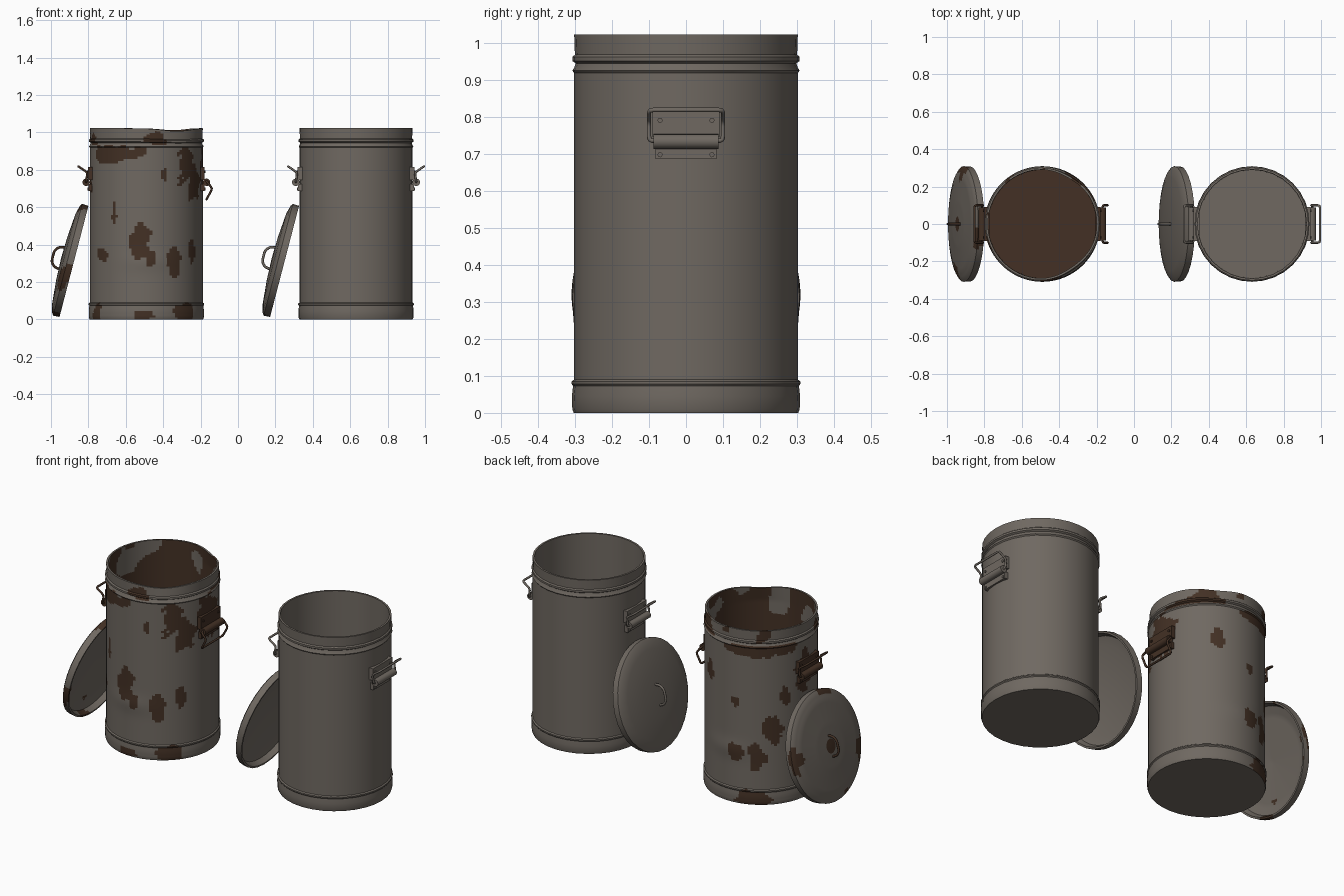
import bpy, bmesh, math
from mathutils import Vector, Matrix, noise

if "Cube" in bpy.data.objects:
    bpy.data.objects.remove(bpy.data.objects["Cube"])


def material(name, rgb):
    m = bpy.data.materials.new(name)
    m.diffuse_color = (*rgb, 1)
    m.use_nodes = True
    m.node_tree.nodes["Principled BSDF"].inputs["Base Color"].default_value = m.diffuse_color
    return m


STEEL = material("dull_steel", (0.160, 0.140, 0.120))
RUST = material("dark_rust", (0.056, 0.030, 0.018))


def finish(bm, name, mats, angle=35):
    """Smooth shading with sharp edges kept, then link as an object."""
    bmesh.ops.recalc_face_normals(bm, faces=bm.faces[:])
    for f in bm.faces:
        f.smooth = True
    for e in bm.edges:
        e.smooth = e.calc_face_angle(0) < math.radians(angle)
    me = bpy.data.meshes.new(name)
    bm.to_mesh(me)
    bm.free()
    for m in mats:
        me.materials.append(m)
    ob = bpy.data.objects.new(name, me)
    bpy.context.collection.objects.link(ob)
    return ob


def lathe(profile, segs, step=None):
    """Spin an (r, z) profile that starts and ends on the axis."""
    pts = [profile[0]]
    for a, b in zip(profile, profile[1:]):
        n = max(1, round(math.dist(a, b) / step)) if step else 1
        pts += [(a[0] + (b[0] - a[0]) * i / n, a[1] + (b[1] - a[1]) * i / n)
                for i in range(1, n + 1)]
    bm = bmesh.new()
    rings = []
    for r, z in pts:
        if r < 1e-6:
            rings.append([bm.verts.new((0, 0, z))] * segs)
        else:
            rings.append([bm.verts.new((r * math.cos(2 * math.pi * i / segs),
                                        r * math.sin(2 * math.pi * i / segs), z))
                          for i in range(segs)])
    for p, q in zip(rings, rings[1:]):
        for i in range(segs):
            j = (i + 1) % segs
            bm.faces.new(list(dict.fromkeys((p[i], p[j], q[j], q[i]))))
    return bm


def rod(name, points, radius, mat, bend=0.012):
    """Round bar along a path with eased corners."""
    pts = [Vector(p) for p in points]
    path = [pts[0]]
    for a, b, c in zip(pts, pts[1:], pts[2:]):
        p = b + (a - b).normalized() * min(bend, (a - b).length * 0.4)
        q = b + (c - b).normalized() * min(bend, (c - b).length * 0.4)
        path += [p, (p + q + 2 * b) / 4, q]
    path.append(pts[-1])
    cu = bpy.data.curves.new(name, 'CURVE')
    cu.dimensions = '3D'
    cu.bevel_depth = radius
    cu.bevel_resolution = 2
    cu.use_fill_caps = True
    sp = cu.splines.new('POLY')
    sp.points.add(len(path) - 1)
    for s, p in zip(sp.points, path):
        s.co = (*p, 1)
    tmp = bpy.data.objects.new(name + "_path", cu)
    bpy.context.collection.objects.link(tmp)
    dg = bpy.context.evaluated_depsgraph_get()
    me = bpy.data.meshes.new_from_object(tmp.evaluated_get(dg))
    bpy.data.objects.remove(tmp)
    bm = bmesh.new()
    bm.from_mesh(me)
    return finish(bm, name, [mat], 60)


def ang_diff(a, b):
    return (a - b + 180) % 360 - 180


# rust patches on the can wall: azimuth, height, half width, half height
PATCHES = [
    (-130, .89, .15, .045), (-98, .895, .05, .03), (-45, .82, .06, .10),
    (-32, .72, .06, .10), (-72, .78, .015, .045), (-125, .575, .015, .06),
    (-96, .42, .06, .09), (-86, .33, .03, .04), (-60, .30, .035, .08),
    (-38, .37, .035, .07), (-142, .345, .05, .03), (-150, .03, .05, .05),
    (-92, .02, .06, .025), (-50, .035, .07, .05), (137, .44, .05, .08),
    (120, .28, .05, .08), (98, .30, .04, .05), (97, .59, .02, .03),
    (61, .72, .035, .055), (0, .80, .09, .11), (125, .90, .20, .04),
    (178, .74, .08, .12), (119, .03, .10, .05), (150, .62, .03, .05),
]


def can_is_rusty(c):
    r = math.hypot(c.x, c.y)
    if r < .293 and c.z > .01:                      # inside wall and floor
        return not (c.z > .86 and noise.noise(c * 7) > .15)
    if c.z < .002:                                  # underside
        return False
    if c.z > .935:                                  # top band
        return noise.noise(c * 8 + Vector((3, 1, 5))) > .36
    az = math.degrees(math.atan2(c.y, c.x))
    wob = .55 * noise.noise(c * 16) + .2 * noise.noise(c * 40)
    return any(math.hypot(math.radians(ang_diff(az, a)) * .3 / w, (c.z - z) / h) + wob < 1
               for a, z, w, h in PATCHES)


def lid_is_rusty(c):
    r = math.hypot(c.x, c.y)
    if r < .045 and c.z > .06:
        return True
    return r > .21 and noise.noise(c * 7 + Vector((2, 7, 1))) > (.2 if r > .28 else .38)


def paint(bm, rule):
    for f in bm.faces:
        f.material_index = int(rule(f.calc_center_median()))


CAN = [(0, 0), (.303, 0), (.307, .01), (.308, .045), (.305, .073), (.309, .078),
       (.309, .085), (.302, .09), (.302, .918), (.307, .924), (.302, .932),
       (.298, .944), (.307, .950), (.307, .961), (.300, .967), (.302, 1.022),
       (.291, 1.022), (.289, .03), (0, .03)]
LID = [(0, .058), (.235, .045), (.285, .032), (.297, 0), (.307, 0), (.309, .035),
       (.295, .044), (.25, .056), (.12, .067), (0, .071)]


def build_can(name, cx, rusty):
    bm = lathe(CAN, 120 if rusty else 32, .012 if rusty else None)
    if rusty:
        paint(bm, can_is_rusty)
        # dented rim and slightly bulged wall
        for v in bm.verts:
            r = math.hypot(v.co.x, v.co.y)
            if r < .28:
                continue
            az = math.degrees(math.atan2(v.co.y, v.co.x))
            top = max(0, (v.co.z - .93) / .09)
            dip = math.exp(-(ang_diff(az, -55) / 25) ** 2) + .7 * math.exp(-(ang_diff(az, 60) / 20) ** 2)
            bulge = .006 * math.exp(-((v.co.z - .31) / .05) ** 2) * abs(math.sin(math.radians(az))) ** 12
            k = 1 + (bulge - .012 * top * dip) / r
            v.co.x *= k
            v.co.y *= k
            v.co.z -= .015 * top * dip
    ob = finish(bm, name + "_body", [STEEL, RUST])
    ob.location.x = cx


def build_lid(name, cx, rusty):
    up = Vector((.252, 0, .968)).normalized()
    axis = Vector((-up.z, 0, up.x))
    m = Matrix((up, axis.cross(up), axis)).transposed().to_4x4()
    m.translation = (cx, 0, .31)
    bm = lathe(LID, 96 if rusty else 32, .014 if rusty else None)
    if rusty:
        paint(bm, lid_is_rusty)
    finish(bm, name + "_lid", [STEEL, RUST]).matrix_world = m
    pts = [(-.06, 0, .06), (-.055, 0, .095), (-.03, 0, .116),
           (.03, 0, .116), (.055, 0, .095), (.06, 0, .06)]
    rod(name + "_lid_handle", pts, .007, RUST if rusty else STEEL).matrix_world = m


def build_handle(name, cx, side, mat, dropped=False):
    """Plates, hinge barrel, rivets and a swinging bail on one side of a can."""
    bm = bmesh.new()

    def box(o0, o1, hy, z0, z1):
        bmesh.ops.create_cube(bm, size=1, matrix=Matrix.Translation(
            (cx + side * (o0 + o1) / 2, 0, (z0 + z1) / 2)) @ Matrix.Diagonal((o1 - o0, 2 * hy, z1 - z0, 1)))

    def cyl(o, y, z, r, length, axis, n):
        bmesh.ops.create_cone(bm, cap_ends=True, segments=n, radius1=r, radius2=r, depth=length,
                              matrix=Matrix.Translation((cx + side * o, y, z))
                              @ Matrix.Rotation(math.pi / 2, 4, axis))

    box(.282, .312, .09, .745, .815)
    box(.282, .310, .082, .686, .725)
    cyl(.322, 0, .733, .02, .176, 'X', 14)
    for y in (-.07, .07):
        cyl(.312, y, .79, .007, .01, 'Y', 8)
        cyl(.310, y, .697, .007, .01, 'Y', 8)
    finish(bm, name + "_mount", [mat])
    if dropped:
        arm = [(.322, .08, .738), (.322, .1, .738), (.353, .1, .70), (.322, .1, .642)]
    else:
        arm = [(.322, .08, .735), (.322, .1, .735), (.315, .1, .785), (.363, .1, .818)]
    pts = arm + [(o, -y, z) for o, y, z in reversed(arm)]
    rod(name + "_bail", [(cx + side * o, y, z) for o, y, z in pts], .006, mat)


# the rusty bin and the clean bin, each with its lid leaning on the left
for name, cx, lid_x, rusty in (("rusty_bin", -.49, -.877, True),
                               ("clean_bin", .631, .249, False)):
    mat = RUST if rusty else STEEL
    build_can(name, cx, rusty)
    build_lid(name, lid_x, rusty)
    build_handle(name + "_left_handle", cx, -1, mat)
    build_handle(name + "_right_handle", cx, 1, mat, dropped=rusty)
